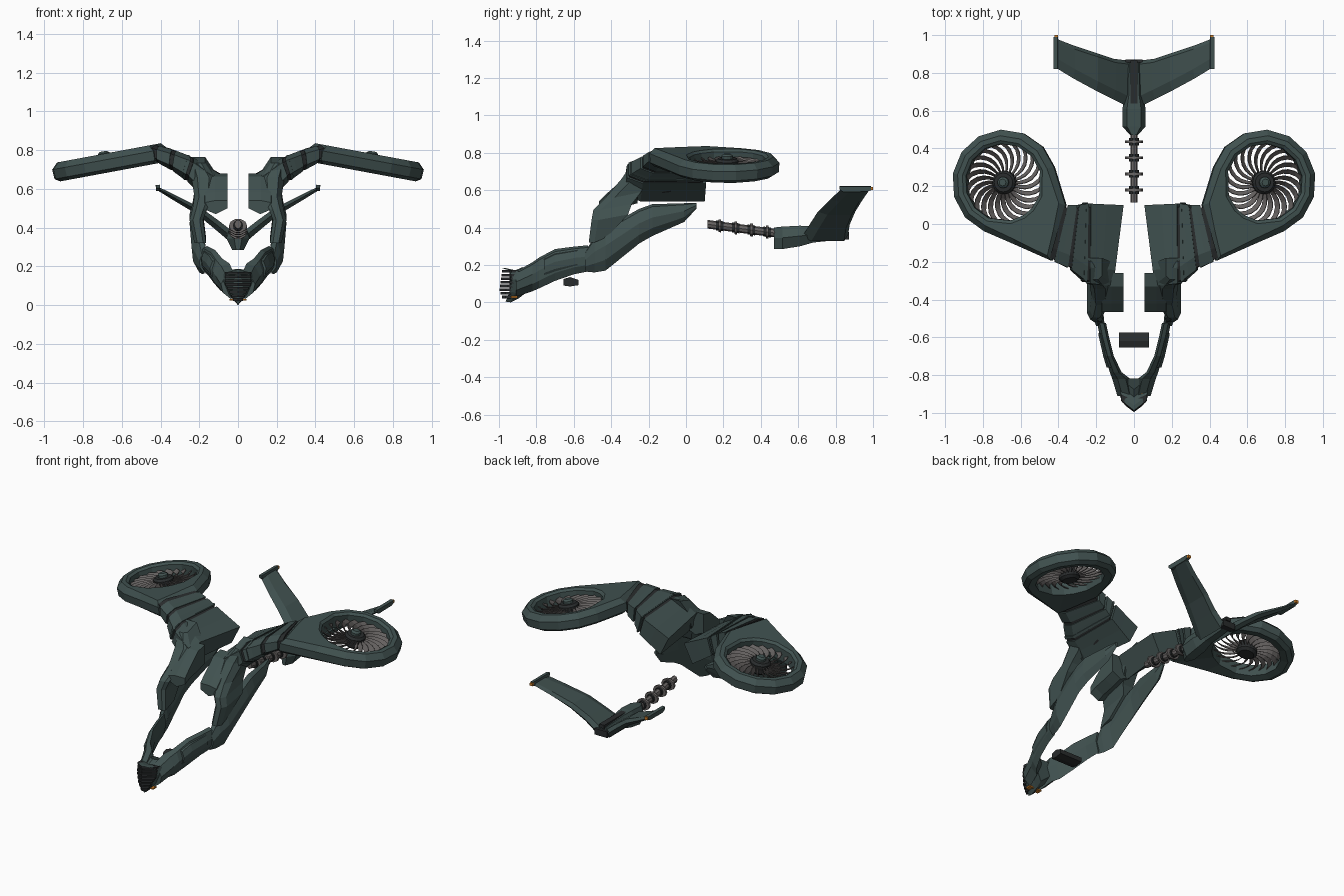
import bpy, bmesh, math
from mathutils import Matrix, Vector

if "Cube" in bpy.data.objects:
    bpy.data.objects.remove(bpy.data.objects["Cube"])


def material(name, rgb):
    m = bpy.data.materials.new(name)
    m.diffuse_color = (*rgb, 1)
    m.use_nodes = True
    m.node_tree.nodes["Principled BSDF"].inputs["Base Color"].default_value = m.diffuse_color
    return m


TEAL = material("dark teal paint", (0.052, 0.083, 0.080))
DARK = material("charcoal", (0.022, 0.025, 0.026))
STEEL = material("grey metal", (0.135, 0.125, 0.122))
ORANGE = material("orange light", (0.60, 0.20, 0.02))


def build(name, verts, faces, mat, mirror=False, matrix=None):
    me = bpy.data.meshes.new(name)
    bm = bmesh.new()
    vs = [bm.verts.new(matrix @ Vector(v) if matrix else v) for v in verts]
    for f in faces:
        bm.faces.new([vs[i] for i in f])
    bmesh.ops.recalc_face_normals(bm, faces=bm.faces)
    bm.to_mesh(me)
    bm.free()
    me.materials.append(mat)
    ob = bpy.data.objects.new(name, me)
    bpy.context.collection.objects.link(ob)
    if mirror:
        ob.modifiers.new("mirror", "MIRROR").use_mirror_merge = False
    return ob


def loft(name, rings, mat, mirror=False, matrix=None, closed=False):
    n, k = len(rings[0]), len(rings)
    verts = [p for r in rings for p in r]
    faces = [(i * n + j, i * n + (j + 1) % n, (i + 1) % k * n + (j + 1) % n, (i + 1) % k * n + j)
             for i in range(k if closed else k - 1) for j in range(n)]
    if not closed:
        faces += [tuple(range(n)), tuple(range((k - 1) * n, k * n))]
    return build(name, verts, faces, mat, mirror, matrix)


def box(name, x, y, z, mat, mirror=False):
    rings = [[(x[0], b, z[0]), (x[1], b, z[0]), (x[1], b, z[1]), (x[0], b, z[1])] for b in y]
    return loft(name, rings, mat, mirror)


def disc_rings(profile, n):
    return [[(r * math.cos(a), r * math.sin(a), z) for a in [math.tau * i / n for i in range(n)]]
            for r, z in profile]


def mix(a, b, t):
    return [tuple(p + (q - p) * t for p, q in zip(u, v)) for u, v in zip(a, b)]


# Fan ducts: ring with a neck reaching in to the wing
CX, CY, CZ = 0.685, 0.22, 0.735
TILT = Matrix.Translation((CX, CY, CZ)) @ Matrix.Rotation(math.radians(10.5), 4, 'Y')
outer = [(0.28 * math.cos(math.radians(a)), 0.28 * math.sin(math.radians(a)))
         for a in [-67 + 230 * i / 9 for i in range(10)]]
outer += [(-0.33, -0.12), (-0.295, -0.27), (-0.255, -0.415), (-0.06, -0.33)]


def duct_ring(z, inset=None, radius=None):
    pts = []
    for x, y in outer:
        d = math.hypot(x, y)
        s = (radius if radius else d - inset) / d
        pts.append((x * s, y * s, z))
    return pts


loft("fan_duct", [duct_ring(-0.045, radius=0.205), duct_ring(0.035, radius=0.205),
                  duct_ring(0.047, radius=0.222), duct_ring(0.047, inset=0.032),
                  duct_ring(0.015, inset=0), duct_ring(-0.035, inset=0.003),
                  duct_ring(-0.052, inset=0.03)], TEAL, True, TILT, closed=True)

# Fan hub and curved blades
loft("fan_hub", disc_rings([(0.045, -0.045), (0.062, -0.03), (0.062, 0.022), (0.05, 0.035)], 16), DARK, True, TILT)
loft("fan_cap", disc_rings([(0.03, 0.03), (0.03, 0.05), (0.018, 0.06)], 12), TEAL, True, TILT)
bv, bf, STEPS = [], [], 5
for k in range(22):
    start = len(bv)
    for i in range(STEPS + 1):
        t = i / STEPS
        r, a = 0.055 + 0.155 * t, math.tau * k / 22 - 0.5 * t * t
        w = 0.006 + 0.010 * t
        for s in (-1, 1):
            b = a + s * w / r
            bv.append((r * math.cos(b), r * math.sin(b), s * (0.016 - 0.006 * t)))
    bf += [(start + 2 * i, start + 2 * i + 1, start + 2 * i + 3, start + 2 * i + 2) for i in range(STEPS)]
blades = build("fan_blades", bv, bf, STEEL, True, TILT)
blades.modifiers.new("thick", "SOLIDIFY").thickness = 0.004


# Wing: three armour panels over a dark core
def wing(front, back, zt, zb, dx):
    (fx, fy), (bx, by) = front, back
    mx, my = fx + (bx - fx) * 0.2, fy + (by - fy) * 0.2
    h = zt - zb
    return [(fx, fy, zt - 0.2 * h), (mx, my, zt), (bx, by, zt - 0.15 * h),
            (bx + dx, by, zb), (mx + dx, my, zb), (fx + dx * 0.8, fy, zb + 0.25 * h)]


W = [wing((0.43, -0.195), (0.355, 0.10), 0.825, 0.735, 0.0),
     wing((0.34, -0.235), (0.295, 0.10), 0.802, 0.695, 0.01),
     wing((0.235, -0.315), (0.235, 0.108), 0.765, 0.64, 0.03),
     wing((0.11, -0.33), (0.055, 0.10), 0.68, 0.54, 0.06)]


def shrink(ring, s):
    c = sum((Vector(p) for p in ring), Vector()) / len(ring)
    return [tuple(c + (Vector(p) - c) * s) for p in ring]


for i, nm in enumerate(("outer", "middle", "inner")):
    a, b = W[i], W[i + 1]
    g = 0.04 if i == 2 else 0.10
    end = 1 if i == 2 else 1 - g
    loft("wing_panel_" + nm, [mix(a, b, g), mix(a, b, 0.5), mix(a, b, end)], TEAL, True)
loft("wing_core", [shrink(r, 0.93) for r in [mix(W[0], W[1], -0.2)] + W[:3] + [mix(W[2], W[3], 0.9)]], DARK, True)
# raised rib along the middle wing panel
loft("wing_rib", [[(x, y, z) for x, y, z in shrink(mix(W[1], W[2], t), 1.025)] for t in (0.72, 0.86)], TEAL, True)


# Lower side rails from nose back under the wings
def rail(y, xi, xo, zb, zt):
    h, w = zt - zb, xo - xi
    return [(xi + 0.25 * w, y, zt), (xi + 0.7 * w, y, zt - 0.08 * h), (xo, y, zt - 0.42 * h),
            (xo - 0.12 * w, y, zb + 0.25 * h), (xi + 0.4 * w, y, zb), (xi, y, zb + 0.55 * h)]


loft("front_rail", [rail(*s) for s in ((-0.91, 0.0, 0.088, 0.03, 0.165), (-0.82, 0.02, 0.115, 0.06, 0.215),
     (-0.785, 0.065, 0.128, 0.075, 0.24), (-0.70, 0.107, 0.153, 0.115, 0.285),
     (-0.60, 0.132, 0.18, 0.15, 0.298), (-0.525, 0.148, 0.195, 0.165, 0.305))], TEAL, True)
loft("rear_rail", [rail(*s) for s in ((-0.54, 0.155, 0.20, 0.165, 0.27), (-0.49, 0.16, 0.22, 0.16, 0.35),
     (-0.43, 0.175, 0.24, 0.17, 0.40), (-0.25, 0.185, 0.25, 0.315, 0.50),
     (-0.18, 0.18, 0.245, 0.355, 0.525), (-0.01, 0.17, 0.215, 0.43, 0.53),
     (0.055, 0.17, 0.19, 0.50, 0.532))], TEAL, True)
# raised plate on the front rail
loft("rail_plate", [rail(*s) for s in ((-0.76, 0.10, 0.145, 0.13, 0.235), (-0.70, 0.12, 0.163, 0.15, 0.265),
     (-0.58, 0.15, 0.19, 0.18, 0.285))], TEAL, True)


# Struts joining rails to wings, with inner blocks
def plan(z, y0, y1, xi, xo):
    c = 0.25 * (xo - xi)
    return [(xi, y0 + c, z), (xi + c, y0, z), (xo - c, y0, z), (xo, y0 + 2 * c, z), (xo, y1, z + 0.03), (xi, y1, z + 0.03)]


loft("strut", [plan(*s) for s in ((0.32, -0.52, -0.42, 0.165, 0.225), (0.44, -0.505, -0.31, 0.18, 0.25),
     (0.495, -0.495, -0.29, 0.16, 0.235), (0.56, -0.43, -0.24, 0.13, 0.225),
     (0.66, -0.345, -0.20, 0.12, 0.24), (0.735, -0.295, -0.18, 0.17, 0.25))], TEAL, True)
loft("inner_block", [[(0.055, y, z0), (0.115, y, z0 - 0.03), (0.185, y, z0), (0.17, y, z1 - 0.01), (0.12, y, z1), (0.055, y, z1)]
     for y, z0, z1 in ((-0.465, 0.50, 0.54), (-0.42, 0.52, 0.585), (-0.33, 0.54, 0.665), (-0.26, 0.56, 0.68))], TEAL, True)


# Nose with ribbed grille
def shield(y, s, zs, zo):
    half = [(0, 0), (0.045, 0.055), (0.08, 0.125), (0.068, 0.175)]
    pts = half + [(0, 0.19)] + [(-x, z) for x, z in half[:0:-1]]
    return [(x * s, y + 0.75 * abs(x * s) - 0.12 * (z - 0.06), z * zs + zo) for x, z in pts]


loft("nose", [shield(-0.972, 0.85, 0.95, 0.004), shield(-0.945, 1.0, 0.96, 0.0),
              shield(-0.90, 1.15, 0.78, 0.022), shield(-0.86, 1.1, 0.70, 0.055)], TEAL)
for i in range(8):
    z = 0.022 + 0.0195 * i
    w = min(0.014 + 0.5 * z, 0.068)
    y = -0.996 + 0.13 * max(0, z - 0.06) + 0.3 * max(0, 0.06 - z)
    rib = [(-w, y + 0.75 * w), (0, y), (w, y + 0.75 * w), (w, y + 0.75 * w + 0.03), (0, y + 0.05), (-w, y + 0.75 * w + 0.03)]
    loft("nose_rib", [[(px, py, h) for px, py in rib] for h in (z, z + 0.014)], DARK)
# orange nose light strips
loft("nose_light", [[(0.01, -0.918, z), (0.035, -0.918, z), (0.052, -0.885, z), (0.044, -0.885, z), (0.03, -0.908, z), (0.01, -0.908, z)]
     for z in (0.158, 0.167)], ORANGE, True)
box("chin_light", (0.008, 0.045), (-0.935, -0.90), (0.024, 0.033), ORANGE, True)

# Loose foot block between the rails
loft("foot_block", [[(-0.08, y, z0), (0.08, y, z0), (0.08, y, z1), (-0.08, y, z1)]
     for y, z0, z1 in ((-0.655, 0.09, 0.125), (-0.62, 0.085, 0.135), (-0.575, 0.092, 0.12))], DARK)


# Jointed spine
def spine_z(y):
    return 0.417 - 0.13 * (y - 0.12)


def spine_ring(y, rx, rz, n=10):
    return [(rx * math.cos(math.tau * i / n), y, spine_z(y) + rz * math.sin(math.tau * i / n)) for i in range(n)]


loft("spine_rod", [spine_ring(0.115, 0.019, 0.023, 8), spine_ring(0.52, 0.019, 0.023, 8)], STEEL)
for y in (0.18, 0.265, 0.35, 0.435):
    loft("spine_disc", [spine_ring(y - 0.007, 0.047, 0.036), spine_ring(y + 0.007, 0.047, 0.036)], STEEL)
    loft("spine_collar", [spine_ring(y - 0.02, 0.026, 0.028), spine_ring(y + 0.02, 0.026, 0.028)], DARK)


# Tail body
def hexa(y, w, zb, zt):
    m = (zb + zt) / 2
    return [(w * 0.5, y, zb), (w, y, m), (w * 0.6, y, zt), (-w * 0.6, y, zt), (-w, y, m), (-w * 0.5, y, zb)]


loft("tail_body", [hexa(*s) for s in ((0.47, 0.02, 0.285, 0.40), (0.515, 0.06, 0.285, 0.405), (0.61, 0.062, 0.30, 0.41),
     (0.68, 0.046, 0.32, 0.405), (0.855, 0.04, 0.338, 0.39))], TEAL)
box("tail_end", (-0.045, 0.045), (0.835, 0.872), (0.335, 0.375), DARK)
box("tail_spine_strip", (-0.018, 0.018), (0.62, 0.865), (0.385, 0.408), DARK)


# Swept V-tail fins with tip bars
def fin(x, z, y0, y1, t):
    return [(x, y0, z), (x - t * 0.6, y0 + 0.05, z + t), (x - t * 0.6, y1 - 0.02, z + t),
            (x, y1, z), (x + t * 0.6, y1 - 0.02, z - t), (x + t * 0.6, y0 + 0.05, z - t)]


loft("tail_fin", [fin(*s) for s in ((0.03, 0.35, 0.62, 0.865, 0.022), (0.11, 0.415, 0.66, 0.875, 0.02),
     (0.20, 0.485, 0.705, 0.905, 0.017), (0.32, 0.55, 0.77, 0.945, 0.012), (0.41, 0.60, 0.825, 0.98, 0.008))], TEAL, True)
loft("tail_tip_bar", [[(0.402, y, z0), (0.423, y, z0), (0.425, y, 0.62), (0.404, y, 0.622)]
     for y, z0 in ((0.82, 0.605), (0.84, 0.59), (0.97, 0.592), (0.99, 0.60))], TEAL, True)
box("tail_tip_light", (0.403, 0.422), (0.985, 1.0), (0.60, 0.618), ORANGE, True)
